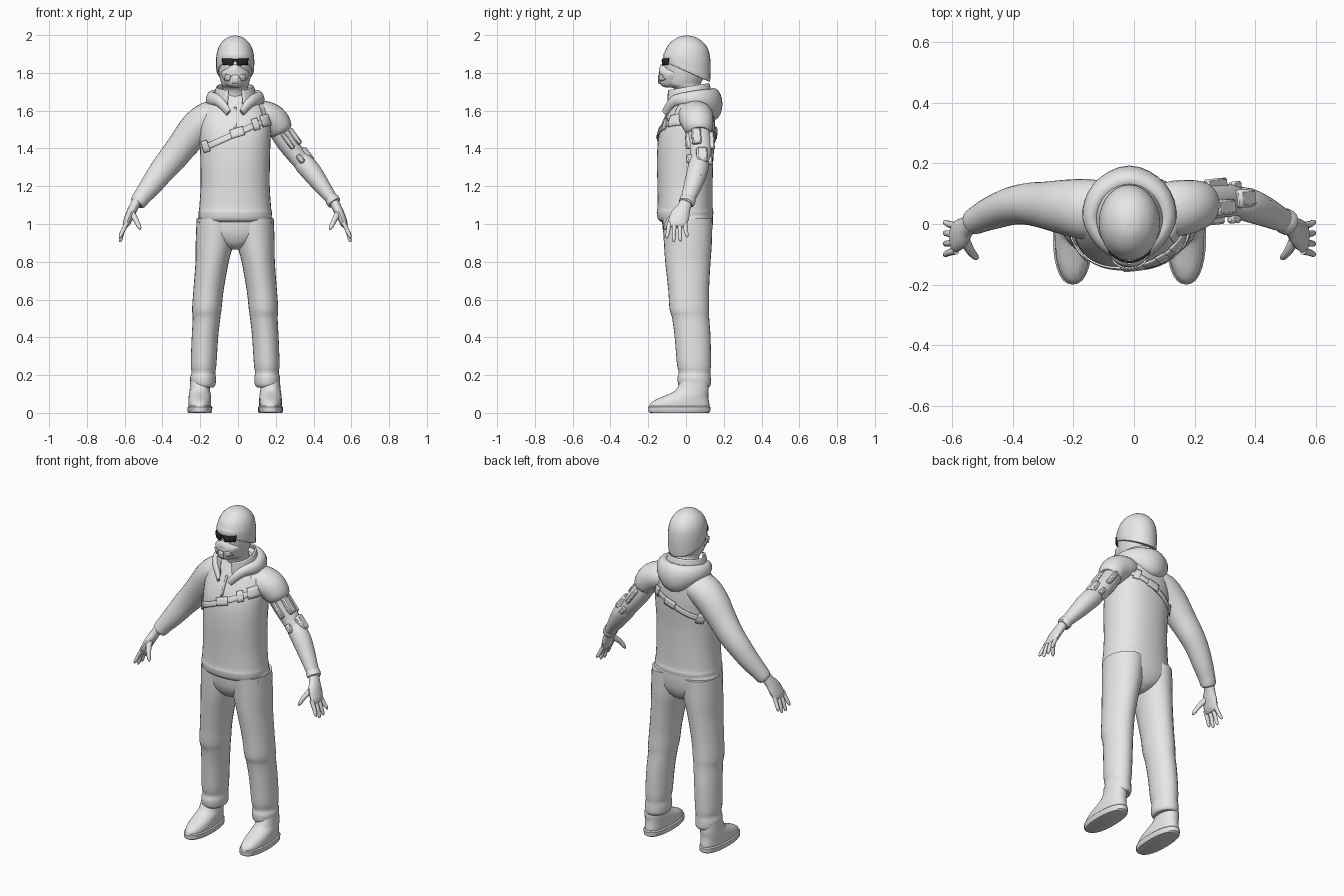
import bpy, bmesh, math
from mathutils import Vector, Matrix
from mathutils.bvhtree import BVHTree

CX = -0.015          # symmetry line of the figure
trees = {}           # surfaces that thin plates can be laid on


def material(name, v):
    m = bpy.data.materials.new(name)
    m.diffuse_color = (v, v, v, 1)
    return m


GREY = material("light_grey", 0.8)
DARK = material("lens_black", 0.02)


def finish(name, bm, mat=GREY, solid=0.0, offset=1):
    bmesh.ops.recalc_face_normals(bm, faces=bm.faces)
    trees[name] = BVHTree.FromBMesh(bm)
    me = bpy.data.meshes.new(name)
    bm.to_mesh(me)
    bm.free()
    me.materials.append(mat)
    ob = bpy.data.objects.new(name, me)
    bpy.context.collection.objects.link(ob)
    if solid:
        mod = ob.modifiers.new("thickness", 'SOLIDIFY')
        mod.thickness, mod.offset = solid, offset
    return ob


def smooth_rows(rows, sub):
    """Catmull-Rom resampling of ring values."""
    out = []
    for i in range(len(rows) - 1):
        a, b, c, d = (rows[max(0, min(len(rows) - 1, i + k))] for k in (-1, 0, 1, 2))
        for s in range(sub):
            t = s / sub
            out.append([0.5 * (2 * q + (r - p) * t + (2 * p - 5 * q + 4 * r - u) * t * t
                               + (3 * q - p - 3 * r + u) * t ** 3)
                        for p, q, r, u in zip(a, b, c, d)])
    return out + [list(rows[-1])]


def loft(name, rows, n=28, sub=4, ref=None, tilt=0.0, power=2.0, caps=True, solid=0.0, cut=None):
    """Rows are x, y, z, rx, ry. With ref, rings stand across the path."""
    rows = smooth_rows(rows, sub)
    bm = bmesh.new()
    rings = []
    for i, (x, y, z, rx, ry) in enumerate(rows):
        c, A, B = Vector((x, y, z)), Vector((1, 0, 0)), Vector((0, 1, tilt))
        if ref:
            T = Vector(rows[min(i + 1, len(rows) - 1)][:3]) - Vector(rows[max(i - 1, 0)][:3])
            T.normalize()
            B = Vector(ref)
            B = (B - T * B.dot(T)).normalized()
            A = T.cross(B)
        ring = []
        for k in range(n):
            u, v = math.cos(math.tau * k / n), math.sin(math.tau * k / n)
            u, v = (math.copysign(abs(w) ** (2 / power), w) for w in (u, v))
            ring.append(bm.verts.new(c + A * u * max(rx, .002) + B * v * max(ry, .002)))
        rings.append(ring)
    for a, b in zip(rings, rings[1:]):
        for k in range(n):
            bm.faces.new((a[k], a[(k + 1) % n], b[(k + 1) % n], b[k]))
    if caps:
        bm.faces.new(rings[0])
        bm.faces.new(rings[-1])
    if cut:
        bmesh.ops.delete(bm, geom=[f for f in bm.faces if cut(f.calc_center_median())], context='FACES')
    return finish(name, bm, solid=solid)


def plate(name, target, x, z, w, h, angle=0.0, side=-1, mat=GREY, lift=0.004, n=8, taper=1.0):
    """Thin plate laid on the front (side -1) or back (side 1) of a surface."""
    bm = bmesh.new()
    bmesh.ops.create_grid(bm, x_segments=n, y_segments=3, size=0.5)
    ca, sa = math.cos(angle), math.sin(angle)
    for v in bm.verts:
        a, b = v.co.x * w * (1 + (taper - 1) * (0.5 - v.co.y)), v.co.y * h
        px, pz = x + a * ca - b * sa, z + a * sa + b * ca
        hit, nor, _, _ = trees[target].ray_cast(Vector((px, side, pz)), Vector((0, -side, 0)))
        if hit is None:
            hit, nor, _, _ = trees[target].find_nearest(Vector((px, side * 0.1, pz)))
        v.co = hit + nor * lift
    return finish(name, bm, mat, 0.006, 0)


def block(name, loc, size, direction):
    """Bevelled armour block with its long axis along a direction."""
    bm = bmesh.new()
    bmesh.ops.create_cube(bm, size=1)
    bmesh.ops.scale(bm, vec=size, verts=bm.verts)
    bmesh.ops.bevel(bm, geom=bm.edges[:], offset=min(size) * 0.25, segments=1, affect='EDGES')
    rot = Vector(direction).to_track_quat('Z', 'Y').to_matrix().to_4x4()
    bm.transform(Matrix.Translation(loc) @ rot)
    return finish(name, bm)


# hooded top with gathered hem
loft("hoodie_body", [(CX, -.005, z, rx, ry) if z < 1.4 else (CX, cy, z, rx, ry) for z, cy, rx, ry in (
    (1.01, 0, .17, .125), (1.025, 0, .19, .143), (1.06, 0, .194, .15), (1.09, 0, .19, .146),
    (1.2, 0, .183, .146), (1.33, 0, .184, .149), (1.45, .003, .187, .15), (1.53, .015, .187, .138),
    (1.6, .03, .172, .118), (1.65, .04, .14, .1), (1.69, .04, .09, .08))], n=40, power=2.25)

# hood draped round the neck, and the open collar
loft("hood", [(CX + x, y, z, r, h) for x, y, z, r, h in (
    (-.035, -.115, 1.59, .008, .02), (-.085, -.06, 1.65, .025, .03), (-.125, .02, 1.66, .03, .042),
    (-.09, .105, 1.655, .04, .06), (0, .145, 1.635, .048, .085), (.09, .105, 1.655, .04, .06),
    (.125, .02, 1.66, .03, .042), (.085, -.06, 1.65, .025, .03), (.035, -.115, 1.59, .008, .02))],
     n=20, ref=(0, 0, 1))
loft("collar", [(CX, .02, 1.63, .115, .115), (CX, .015, 1.68, .105, .112), (CX, .01, 1.725, .092, .105)],
     n=36, tilt=.18, caps=False, solid=.008, cut=lambda c: c.y < 0 and abs(c.x - CX) < .035)
plate("zip_strip", "hoodie_body", CX, 1.56, .012, .11)

# head, half mask, glasses and knitted cap
loft("head", [(CX, cy, z, rx, ry) for z, cy, rx, ry in (
    (1.6, .03, .075, .075), (1.67, .02, .066, .066), (1.715, .01, .066, .072), (1.74, -.015, .072, .092),
    (1.78, -.008, .083, .105), (1.83, -.003, .09, .115), (1.88, 0, .092, .117), (1.92, 0, .08, .1))])
loft("cap", [(CX, .005, z, rx, ry) for z, rx, ry in (
    (1.806, .092, .115), (1.81, .099, .122), (1.84, .101, .125), (1.885, .1, .124), (1.93, .09, .11),
    (1.965, .069, .083), (1.99, .036, .044), (1.998, .003, .004))], tilt=-.45)
for v in bpy.data.objects["cap"].data.vertices:      # flatten the tilt toward the crown
    k = min(1, max(0, (v.co.z + .45 * (v.co.y - .005) - 1.81) / .1))
    v.co.z += .45 * (v.co.y - .005) * k
loft("face_mask", [(CX, cy, z, rx, ry) for z, cy, rx, ry in (
    (1.722, -.075, .02, .03), (1.735, -.075, .045, .058), (1.765, -.068, .064, .074),
    (1.8, -.066, .074, .076), (1.822, -.072, .05, .07), (1.845, -.085, .018, .048))])
for s in (-1, 1):
    plate("glasses_lens", "head", CX + s * .034, 1.858, .06, .034, s * .06, mat=DARK, lift=.007, taper=.8)
    plate("mask_vent", "face_mask", CX + s * .038, 1.775, .026, .03, s * .3)
plate("glasses_bridge", "head", CX, 1.866, .03, .014, mat=DARK, lift=.007)
plate("mask_filter", "face_mask", CX, 1.765, .03, .045)

# trousers
loft("trouser_seat", [(CX, .008, z, rx, ry) for z, rx, ry in (
    (.865, .03, .06), (.89, .09, .1), (.94, .185, .125), (1.0, .205, .134), (1.05, .19, .135))], power=2.2)
for s, tag in ((-1, "right"), (1, "left")):
    loft(tag + "_trouser_leg", [(CX + s * x, cy, z, rx, ry) for z, x, cy, rx, ry in (
        (.135, .17, .045, .055, .075), (.15, .17, .045, .066, .086), (.185, .17, .043, .068, .088),
        (.215, .168, .045, .063, .084), (.26, .167, .042, .068, .09), (.4, .16, .035, .07, .095),
        (.5, .152, .025, .073, .098), (.55, .15, .018, .078, .105), (.65, .141, .014, .08, .108),
        (.8, .122, .01, .088, .12), (.9, .109, .01, .1, .127), (1.03, .1, .008, .104, .132))])
    plate("pocket_flap", "trouser_seat", CX + s * .14, 1.0, .09, .035, s * -.12)
    # shoe and sole
    X = CX + s * .187
    loft(tag + "_shoe", [(X, cy, z, rx, ry) for z, cy, rx, ry in (
        (.02, -.035, .058, .158), (.045, -.034, .06, .158), (.07, -.02, .06, .14), (.095, .008, .058, .11),
        (.12, .032, .054, .088), (.17, .045, .05, .072))], power=2.2)
    loft(tag + "_shoe_sole", [(X, -.035, z, rx, ry) for z, rx, ry in (
        (0, .06, .155), (.006, .065, .163), (.03, .066, .165), (.036, .06, .16))], sub=1, power=2.3)

    # hand: palm, four fingers and thumb
    P = lambda x, y, z: (CX + s * x, y, z)
    loft(tag + "_palm", [P(.515, .005, 1.13) + (.026, .033), P(.537, -.01, 1.09) + (.025, .036),
                         P(.556, -.03, 1.05) + (.024, .05), P(.575, -.045, 1.005) + (.02, .05),
                         P(.582, -.047, .985) + (.012, .043)], n=16, ref=(0, 1, 0))
    for k, tip in enumerate((.925, .905, .908, .93)):
        y = -.088 + k * .027
        loft(tag + "_finger", [P(.572, y, 1.01) + (.012, .013), P(.594, y - .006 + .004 * k, .965) + (.011, .011),
                               P(.607, y - .012 + .008 * k, tip + .012) + (.009, .009),
                               P(.611, y - .013 + .009 * k, tip) + (.003, .003)], n=10, ref=(0, 1, 0))
    loft(tag + "_thumb", [P(.548, -.045, 1.06) + (.018, .02), P(.525, -.088, 1.02) + (.014, .015),
                          P(.508, -.108, .985) + (.011, .011), P(.502, -.114, .97) + (.004, .004)],
         n=10, ref=(0, 1, 0))

# loose sleeve on the ordinary arm
loft("sleeve", [(-.08, .045, 1.575, .07, .09), (-.15, .048, 1.562, .088, .1), (-.22, .055, 1.505, .09, .092),
                (-.29, .062, 1.42, .08, .078), (-.345, .066, 1.35, .075, .07), (-.4, .06, 1.285, .068, .063),
                (-.46, .04, 1.205, .058, .056), (-.505, .02, 1.148, .048, .048), (-.528, .008, 1.115, .043, .043),
                (-.535, .004, 1.105, .034, .034)], ref=(0, 1, 0))

# armoured arm
loft("shoulder_armour", [(.07, .045, 1.58, .06, .08), (.13, .05, 1.575, .078, .092), (.185, .058, 1.55, .08, .088),
                         (.225, .066, 1.505, .068, .075), (.24, .068, 1.485, .05, .055)], ref=(0, 1, 0))
loft("upper_arm", [(.19, .06, 1.54, .055, .058), (.25, .073, 1.445, .055, .06), (.3, .078, 1.375, .05, .056),
                   (.34, .072, 1.325, .046, .05)], ref=(0, 1, 0))
loft("forearm", [(.315, .074, 1.365, .035, .035), (.345, .07, 1.325, .052, .052), (.385, .06, 1.28, .054, .055),
                 (.43, .042, 1.22, .047, .05), (.475, .02, 1.16, .037, .042), (.505, .006, 1.12, .031, .036)],
     ref=(0, 1, 0))
loft("wrist_cuff", [(.493, .012, 1.135, .034, .04), (.497, .01, 1.13, .038, .043), (.51, .003, 1.112, .037, .042),
                    (.513, .001, 1.108, .03, .036)], sub=1, ref=(0, 1, 0))
AXIS = (.58, .06, -.8)
for name, loc, size in (("outer_arm_plate", (.3, .055, 1.465), (.05, .028, .1)),
                        ("front_arm_plate", (.262, .022, 1.44), (.05, .025, .1)),
                        ("rear_arm_plate", (.27, .125, 1.44), (.05, .025, .11)),
                        ("elbow_guard", (.365, .085, 1.365), (.06, .04, .09)),
                        ("front_elbow_joint", (.33, .025, 1.345), (.045, .03, .05)),
                        ("rear_elbow_joint", (.335, .118, 1.335), (.045, .025, .05)),
                        ("forearm_plate", (.425, .06, 1.275), (.045, .03, .08))):
    block(name, loc, size, AXIS)

# chest strap with buckles, front and back
for side, tag in ((-1, "front"), (1, "back")):
    plate(tag + "_strap", "hoodie_body", CX, 1.475, .36, .03, .42, side, n=40)
    for x, z, w, h in ((-.165, 1.41, .03, .06), (-.005, 1.482, .07, .045), (.09, 1.525, .03, .06),
                       (.14, 1.545, .04, .06)):
        plate(tag + "_buckle", "hoodie_body", x, z, w, h, .3, side, lift=.009)
plate("shoulder_strap", "hoodie_body", .135, 1.59, .022, .09, .3)

# smooth shading with kept sharp edges
bpy.ops.object.select_all(action='DESELECT')
for ob in bpy.context.collection.objects:
    ob.select_set(True)
    bpy.context.view_layer.objects.active = ob
bpy.ops.object.shade_smooth_by_angle(angle=math.radians(40))
